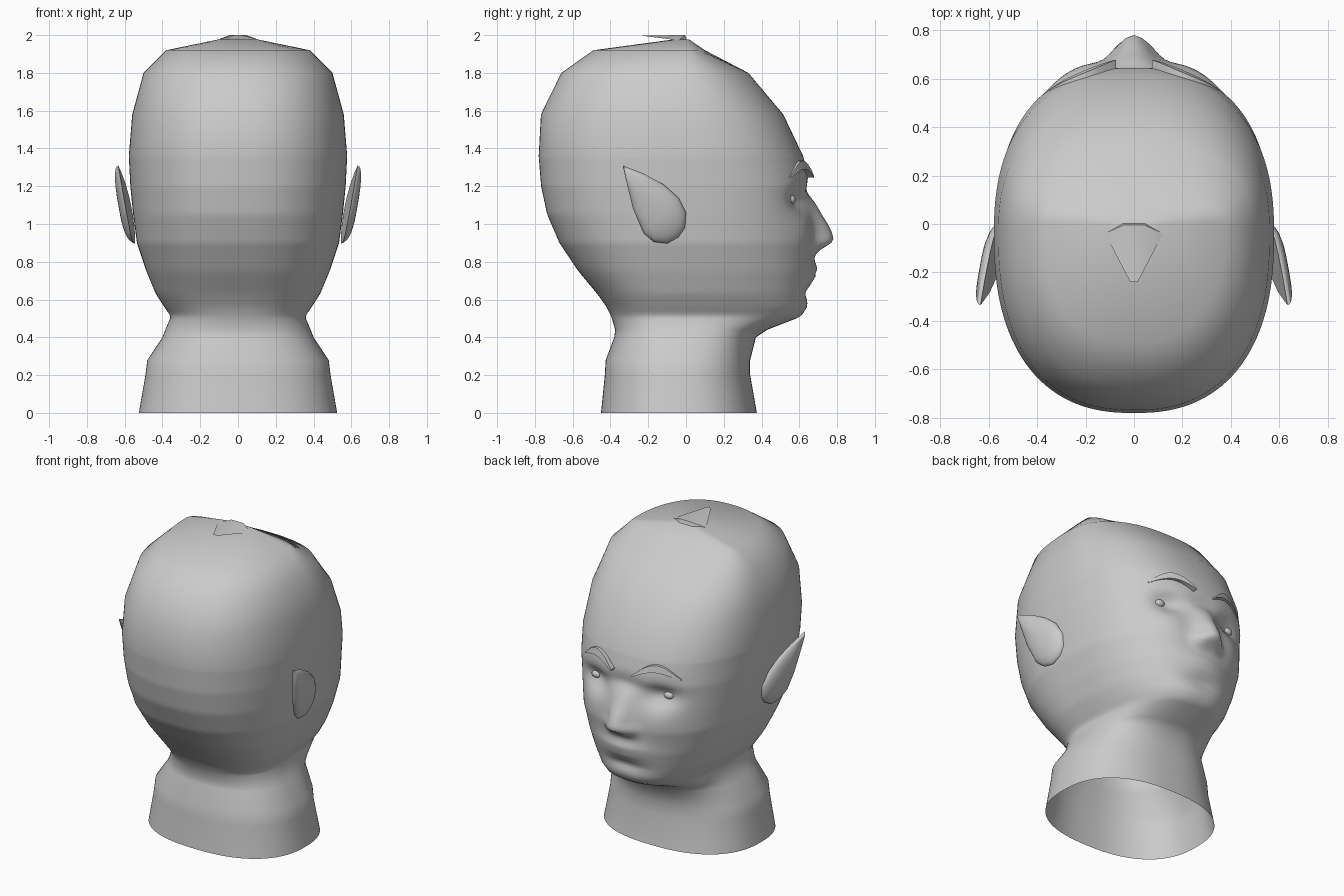
import bpy, bmesh, math
from math import exp, cos, sin, pi

cube = bpy.data.objects.get("Cube")
if cube:
    bpy.data.objects.remove(cube)

clay = bpy.data.materials.new("grey_clay")
clay.use_nodes = True
clay.diffuse_color = (0.6, 0.6, 0.6, 1)
clay.node_tree.nodes["Principled BSDF"].inputs["Base Color"].default_value = (0.6, 0.6, 0.6, 1)

# Head outline: height, half width, front y, back y
KEYS = [
    (0, .525, .375, -.45), (.2, .49, .34, -.43), (.28, .48, .34, -.425), (.4, .40, .37, -.38),
    (.44, .385, .43, -.375), (.51, .355, .61, -.395), (.56, .39, .64, -.42), (.63, .435, .65, -.47),
    (.75, .485, .67, -.57), (.9, .535, .675, -.67), (1.05, .555, .665, -.735), (1.2, .57, .66, -.767),
    (1.36, .578, .62, -.78), (1.58, .56, .515, -.768), (1.8, .50, .33, -.66), (1.92, .38, .10, -.49),
    (1.978, .10, .015, -.06)]
POWER = 2.4


def outline(z):
    """Half width, front and back of the head at a height."""
    for a, b in zip(KEYS, KEYS[1:]):
        if z <= b[0]:
            t = (z - a[0]) / (b[0] - a[0])
            return [p + (q - p) * t for p, q in zip(a[1:], b[1:])]
    return KEYS[-1][1:]


def middle(z):
    return -.04 if z < 1.85 else 0


def bump(x, z, cx, cz, sx, sz):
    return exp(-((x - cx) / sx) ** 2 - ((z - cz) / sz) ** 2)


def relief(x, z):
    """Nose, sockets, lips and cheeks added to the front of the face."""
    x = abs(x)
    nose_z = .92
    nose = .105 * bump(x, z, 0, nose_z, .075, .16 if z > nose_z else .055)
    nostril = .025 * bump(x, z, .07, .89, .045, .04)
    bridge = -.03 * bump(x, z, 0, 1.18, .12, .05)
    socket = -.06 * bump(x, z, .23, 1.13, .11, .07)
    cheek = .015 * bump(x, z, .25, .95, .12, .1)
    lips = .028 * bump(x, z, 0, .75, .14, .05) - .012 * bump(x, z, 0, .745, .13, .012)
    chin_fold = -.02 * bump(x, z, 0, .635, .14, .03)
    return nose + nostril + bridge + socket + cheek + lips + chin_fold


def face_y(x, z):
    """Front surface of the face."""
    hw, front, _ = outline(z)
    c = middle(z)
    return c + (front - c) * max(0, 1 - (abs(x) / hw) ** POWER) ** (1 / POWER) + relief(x, z)


def finish(name, bm, angle=60):
    bmesh.ops.recalc_face_normals(bm, faces=bm.faces)
    mesh = bpy.data.meshes.new(name)
    bm.to_mesh(mesh)
    bm.free()
    obj = bpy.data.objects.new(name, mesh)
    bpy.context.collection.objects.link(obj)
    mesh.materials.append(clay)
    bpy.ops.object.select_all(action='DESELECT')
    obj.select_set(True)
    bpy.context.view_layer.objects.active = obj
    bpy.ops.object.shade_smooth_by_angle(angle=math.radians(angle))
    return obj


def bridge_rows(bm, rows, closed=True):
    n = len(rows[0])
    for a, b in zip(rows, rows[1:]):
        for i in range(n if closed else n - 1):
            j = (i + 1) % n
            bm.faces.new((a[i], a[j], b[j], b[i]))


# Head and open neck
def make_head():
    bm = bmesh.new()
    heights = [k[0] for k in KEYS if k[0] < .5 or k[0] > 1.35]
    heights = sorted(heights + [.5 + .02 * i for i in range(43)])
    rows, seg = [], 176
    for z in heights:
        hw, front, back = outline(z)
        c, row = middle(z), []
        for i in range(seg):
            a = 2 * pi * i / seg
            x = hw * math.copysign(abs(cos(a)) ** (2 / POWER), cos(a))
            s = abs(sin(a)) ** (2 / POWER)
            if sin(a) >= 0:
                y = c + (front - c) * s + relief(x, z) * min(1, s * 1.5)
            else:
                y = c + (back - c) * s
            row.append(bm.verts.new((x, y, z)))
        rows.append(row)
    bridge_rows(bm, rows)
    bm.faces.new(rows[-1])
    finish("head", bm)


# Pointed ear: teardrop rim, bulging outwards, flat behind
RIM = [(-.335, 1.31), (-.22, 1.265), (-.12, 1.21), (-.04, 1.14), (0, 1.06), (-.005, .98), (-.04, .93),
       (-.1, .897), (-.17, .905), (-.225, .95), (-.28, 1.08), (-.31, 1.2)]


def make_ear(name, side):
    bm = bmesh.new()
    cy, cz = -.13, 1.05
    rows = []
    for k in range(8):
        a = k / 8 * pi / 2
        row = []
        for y, z in RIM:
            y, z = cy + (y - cy) * cos(a), cz + (z - cz) * cos(a)
            row.append(bm.verts.new((side * (.405 - .116 * y + .145 * z + .05 * sin(a)), y, z)))
        rows.append(row)
    bridge_rows(bm, rows)
    bm.faces.new(rows[0])
    bm.faces.new(rows[-1])
    finish(name, bm)


# Arched brow: thin crescent standing off the face at its inner end
def make_brow(name, side):
    bm = bmesh.new()
    rows = []
    for i in range(15):
        t = i / 14
        x = .075 + .275 * t
        arch = sin(pi * t)
        low, high = 1.245 + .045 * arch, 1.255 + .08 * arch
        row = []
        for z, out in ((low, 0), (low, 1), (high, 1), (high, 0)):
            y = face_y(x, z) - .01 + out * (.045 - .03 * t)
            row.append(bm.verts.new((side * x, y, z)))
        rows.append(row)
    bridge_rows(bm, rows)
    bm.faces.new(rows[0])
    bm.faces.new(rows[-1])
    finish(name, bm, 40)


# Small bead eye set in the socket
def make_eye(name, side):
    bm = bmesh.new()
    bmesh.ops.create_uvsphere(bm, u_segments=16, v_segments=10, radius=.03)
    bmesh.ops.scale(bm, vec=(1.1, .8, .8), verts=bm.verts)
    bmesh.ops.translate(bm, vec=(side * .265, face_y(.265, 1.13) - .002, 1.13), verts=bm.verts)
    finish(name, bm)


# Folded wedge on the crown
def make_crown_wedge():
    bm = bmesh.new()
    half = [(.015, -.24, 1.998), (.045, -.005, 2), (.12, -.04, 1.972), (.045, .012, 1.95)]
    r = [bm.verts.new(p) for p in half]
    l = [bm.verts.new((-x, y, z)) for x, y, z in half]
    bm.faces.new((r[0], r[1], l[1], l[0]))
    bm.faces.new((r[1], r[3], l[3], l[1]))
    for v in (r, l):
        bm.faces.new((v[0], v[2], v[1]))
        bm.faces.new((v[1], v[2], v[3]))
    finish("crown_wedge", bm, 20)


make_head()
make_crown_wedge()
for label, side in (("left", -1), ("right", 1)):
    make_ear(label + "_ear", side)
    make_brow(label + "_brow", side)
    make_eye(label + "_eye", side)
